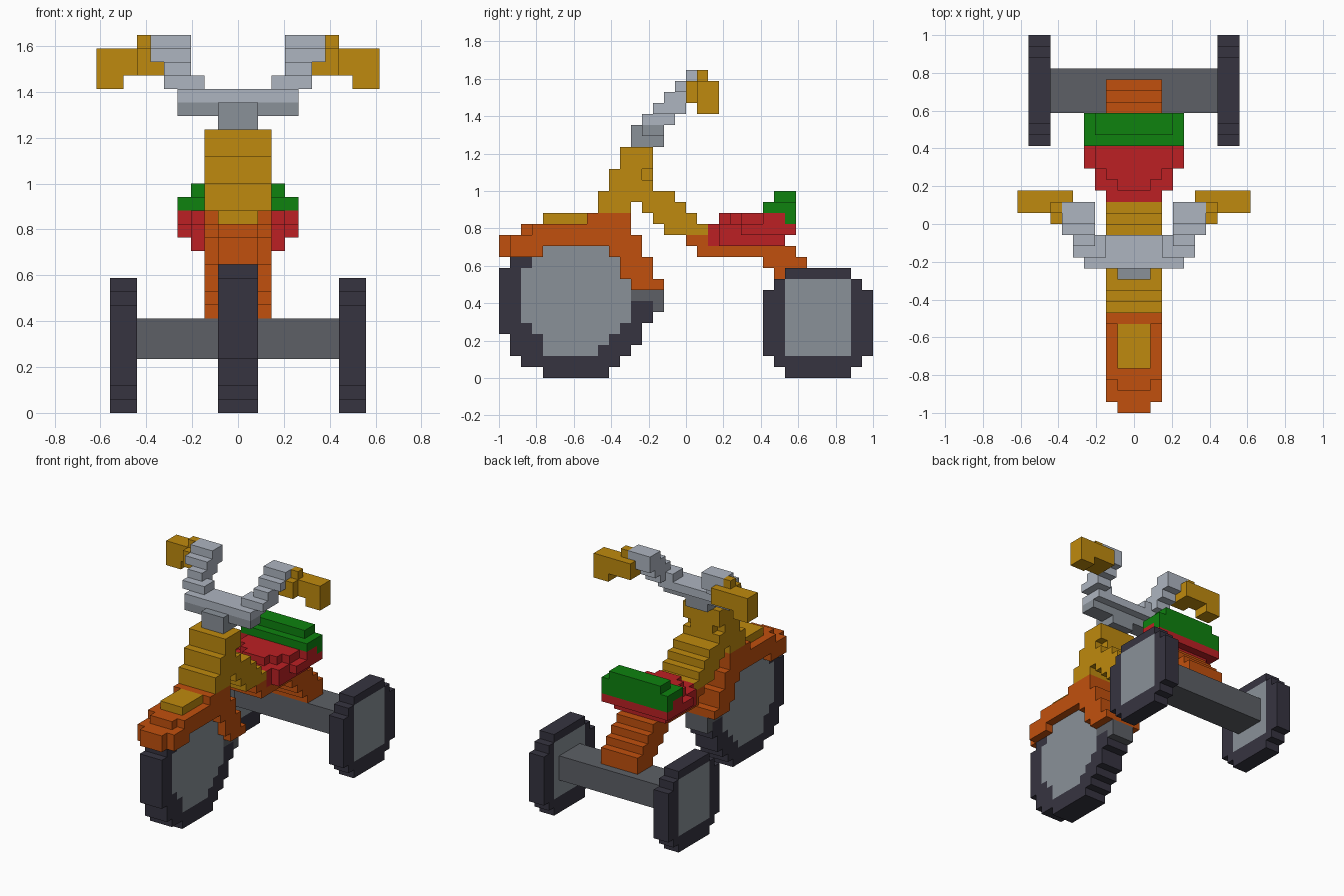
import bpy, bmesh

# Clear the default cube
cube = bpy.data.objects.get("Cube")
if cube:
    bpy.data.objects.remove(cube, do_unlink=True)

U = 1 / 17  # block size


def lin(c):
    c /= 255
    return c / 12.92 if c <= 0.04045 else ((c + 0.055) / 1.055) ** 2.4


def material(name, r, g, b):
    m = bpy.data.materials.new(name)
    col = (lin(r), lin(g), lin(b), 1)
    m.use_nodes = True
    m.diffuse_color = col
    m.node_tree.nodes["Principled BSDF"].inputs["Base Color"].default_value = col
    return m


GOLD = material("gold", 191, 138, 14)
ORANGE = material("orange", 193, 80, 13)
RED = material("red", 188, 32, 36)
GREEN = material("green", 14, 130, 15)
SILVER = material("silver", 174, 181, 192)
GREY = material("mid grey", 138, 145, 153)
DARK = material("dark grey", 93, 96, 102)
BLACK = material("tyre black", 54, 52, 64)

blocks = {}   # grid cell -> part name, later parts replace earlier ones
colours = {}


def fill(part, mat, x0, x1, y0, y1, z0, z1):
    """Fill cells: x inclusive and centred on 0, y and z half-open."""
    colours[part] = mat
    for x in range(x0, x1 + 1):
        for y in range(y0, y1):
            for z in range(z0, z1):
                blocks[x, y, z] = part


def rows(part, mat, table):
    """Rows of (z, y start, y end, half width)."""
    for z, y0, y1, w in table:
        fill(part, mat, -w, w, y0, y1, z, z + 1)


def both(part, mat, x0, x1, *yz):
    """Fill on the left and mirror to the right."""
    fill("left_" + part, mat, x0, x1, *yz)
    fill("right_" + part, mat, -x1, -x0, *yz)


# Front wheel
tyre = [(4, 10), (2, 11), (1, 12), (1, 13), (0, 13), (0, 14), (0, 14),
        (0, 14), (0, 14), (0, 14), (1, 13), (1, 13), (2, 12)]
rows("front_tyre", BLACK, [(z, a, b, 1) for z, (a, b) in enumerate(tyre)])
disc = [(4, 9), (4, 10), (3, 11), (2, 12), (2, 12), (2, 12), (2, 12),
        (2, 11), (3, 11), (4, 10)]
rows("front_hub", GREY, [(z + 2, a, b, 1) for z, (a, b) in enumerate(disc)])

# Bracket behind the front wheel
rows("wheel_bracket", DARK, [(6, 14, 15, 1), (7, 12, 15, 1)])

# Front fender with raised plate
rows("front_fender", ORANGE, [
    (8, 12, 15, 2), (9, 11, 14, 2), (10, 11, 14, 2), (11, 0, 1, 1),
    (11, 1, 4, 2), (11, 10, 13, 2), (12, 0, 1, 1), (12, 1, 13, 2),
    (13, 2, 3, 1), (13, 3, 12, 2), (14, 8, 12, 2)])
rows("fender_plate", GOLD, [(14, 4, 8, 1)])

# Head tube and sloping frame
rows("frame", GOLD, [
    (13, 15, 19, 2), (14, 14, 18, 2), (15, 9, 12, 2), (15, 13, 17, 2),
    (16, 9, 16, 2), (17, 10, 14, 2), (18, 10, 13, 2), (18, 13, 14, 1),
    (19, 11, 14, 2), (20, 11, 14, 2)])

# Rear frame stepping down to the axle
rows("rear_frame", ORANGE, [
    (7, 27, 30, 2), (8, 26, 30, 2), (9, 25, 29, 2), (10, 24, 28, 2),
    (11, 18, 27, 2), (12, 17, 19, 2)])

# Seat and back rest
rows("seat", RED, [
    (12, 19, 20, 2), (12, 20, 26, 3), (13, 19, 20, 2), (13, 20, 22, 3),
    (13, 22, 27, 4), (14, 20, 21, 1), (14, 21, 22, 2), (14, 22, 24, 3),
    (14, 24, 26, 4)])
rows("seat_back", GREEN, [(14, 26, 27, 4), (15, 24, 25, 3), (15, 25, 27, 4),
                          (16, 25, 27, 3)])
both("seat_corner", GREEN, 4, 4, 24, 25, 15, 16)

# Rear axle and wheels
fill("rear_axle", DARK, -7, 7, 27, 31, 4, 7)
for z in range(10):
    inset = {0: 2, 1: 1, 8: 1, 9: 2}.get(z, 0)
    both("rear_tyre", BLACK, 8, 9, 24 + inset, 34 - inset, z, z + 1)
both("rear_hub", GREY, 8, 9, 26, 32, 2, 9)

# Stem and handlebar
rows("stem", GREY, [(21, 12, 15, 1), (22, 12, 13, 1), (22, 13, 15, 4)])
rows("handlebar", SILVER, [(23, 13, 16, 4)])
for x0, x1, y0, y1, z in [(3, 3, 14, 16, 24), (4, 5, 14, 17, 24),
                          (4, 5, 15, 18, 25), (4, 6, 16, 19, 26),
                          (4, 6, 17, 19, 27)]:
    both("handlebar_arm", SILVER, x0, x1, y0, y1, z, z + 1)

# Grips
for x0, x1, y0, y1, z in [(9, 10, 18, 20, 24), (6, 7, 17, 20, 25),
                          (8, 10, 18, 20, 25), (7, 7, 17, 20, 26),
                          (6, 6, 19, 20, 26), (8, 10, 18, 20, 26),
                          (7, 7, 18, 19, 27)]:
    both("grip", GOLD, x0, x1, y0, y1, z, z + 1)

# Turn each part's cells into one mesh of its exposed faces
for part, mat in colours.items():
    bm = bmesh.new()
    verts = {}

    def corner(p):
        if p not in verts:
            verts[p] = bm.verts.new(((p[0] - 0.5) * U, p[1] * U - 1, p[2] * U))
        return verts[p]

    for cell in [c for c, name in blocks.items() if name == part]:
        for axis in range(3):
            for side in (0, 1):
                near = list(cell)
                near[axis] += 2 * side - 1
                if tuple(near) in blocks:
                    continue
                quad = []
                for a, b in ((0, 0), (1, 0), (1, 1), (0, 1)):
                    p = list(cell)
                    p[axis] += side
                    p[(axis + 1) % 3] += a
                    p[(axis + 2) % 3] += b
                    quad.append(corner(tuple(p)))
                bm.faces.new(quad if side else quad[::-1])
    # Merge flat neighbouring faces
    bmesh.ops.dissolve_limit(bm, angle_limit=0.01, verts=bm.verts[:],
                             edges=bm.edges[:])
    mesh = bpy.data.meshes.new(part)
    bm.to_mesh(mesh)
    bm.free()
    mesh.materials.append(mat)
    obj = bpy.data.objects.new(part, mesh)
    bpy.context.collection.objects.link(obj)
